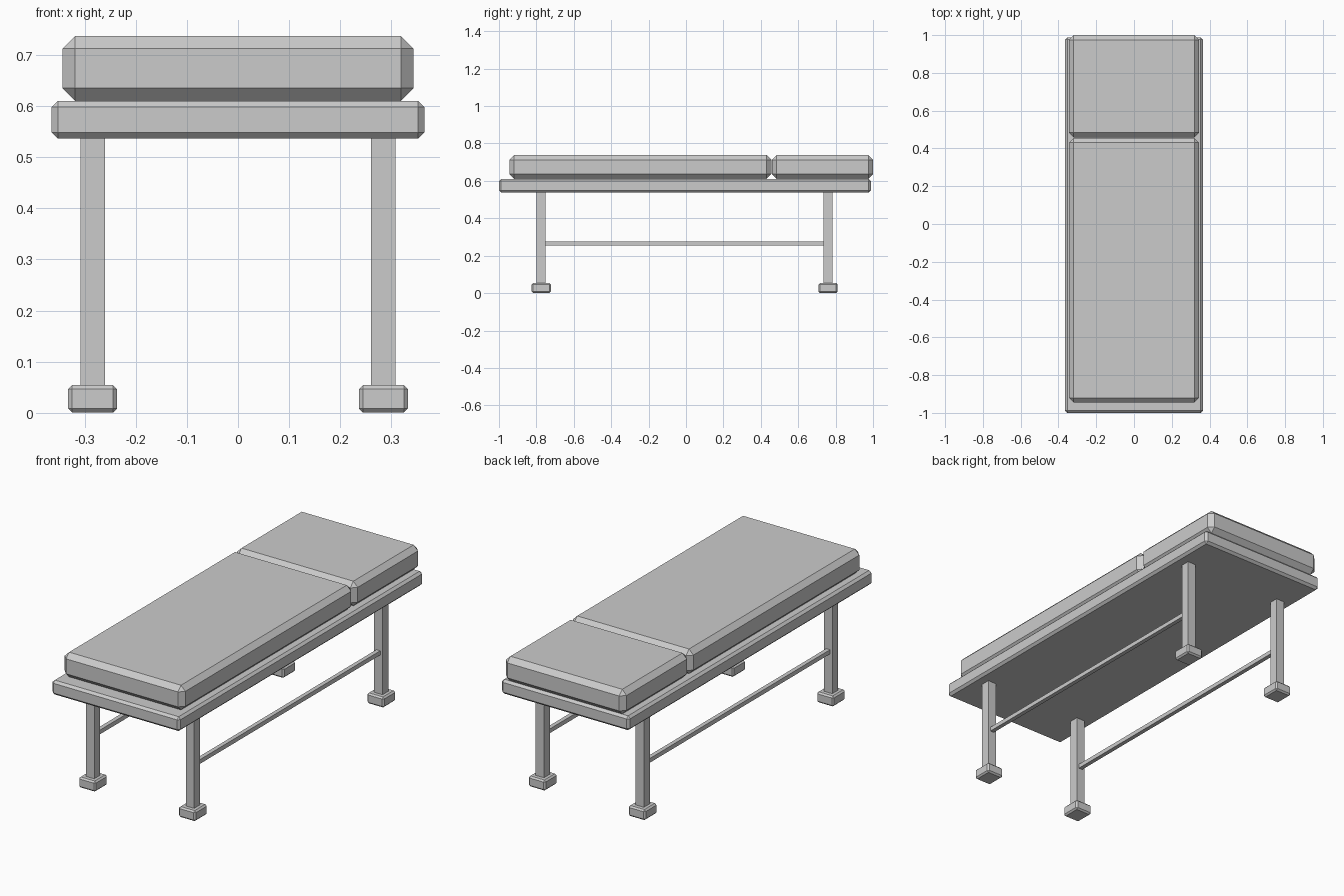
import bpy
import bmesh

if "Cube" in bpy.data.objects:
    bpy.data.objects.remove(bpy.data.objects["Cube"])

grey = bpy.data.materials.new("plain grey")
grey.diffuse_color = (0.6, 0.6, 0.6, 1)
grey.use_nodes = True
grey.node_tree.nodes["Principled BSDF"].inputs["Base Color"].default_value = grey.diffuse_color


def box(name, x, y, z, chamfer=0):
    """Box spanning the (min, max) ranges, with optional flat chamfers."""
    bm = bmesh.new()
    bmesh.ops.create_cube(bm, size=1)
    for v in bm.verts:
        for i, (lo, hi) in enumerate((x, y, z)):
            v.co[i] = lo if v.co[i] < 0 else hi
    if chamfer:
        bmesh.ops.bevel(bm, geom=bm.edges[:], offset=chamfer, segments=1,
                        affect='EDGES', clamp_overlap=True)
    bmesh.ops.recalc_face_normals(bm, faces=bm.faces[:])
    mesh = bpy.data.meshes.new(name)
    bm.to_mesh(mesh)
    bm.free()
    mesh.materials.append(grey)
    ob = bpy.data.objects.new(name, mesh)
    bpy.context.collection.objects.link(ob)
    return ob


def around(c, half):
    return (c - half, c + half)


# Bed top: frame board and two chamfered cushions
box("bed_frame", (-0.365, 0.365), (-1.0, 0.988), (0.537, 0.611), 0.012)
box("body_cushion", (-0.344, 0.344), (-0.945, 0.456), (0.611, 0.738), 0.025)
box("head_cushion", (-0.344, 0.344), (0.459, 1.0), (0.611, 0.738), 0.025)

# Legs, feet and side rails
LEG_X, LEG_YS = 0.285, (-0.774, 0.760)
for side, sx in (("left", -1), ("right", 1)):
    cx = sx * LEG_X
    for end, cy in zip(("front", "back"), LEG_YS):
        box(f"{end}_{side}_leg", around(cx, 0.024), around(cy, 0.024), (0.03, 0.56))
        box(f"{end}_{side}_foot", around(cx, 0.048), around(cy, 0.051), (0.0, 0.054), 0.008)
    box(f"{side}_rail", around(cx, 0.011), LEG_YS, (0.255, 0.277))
